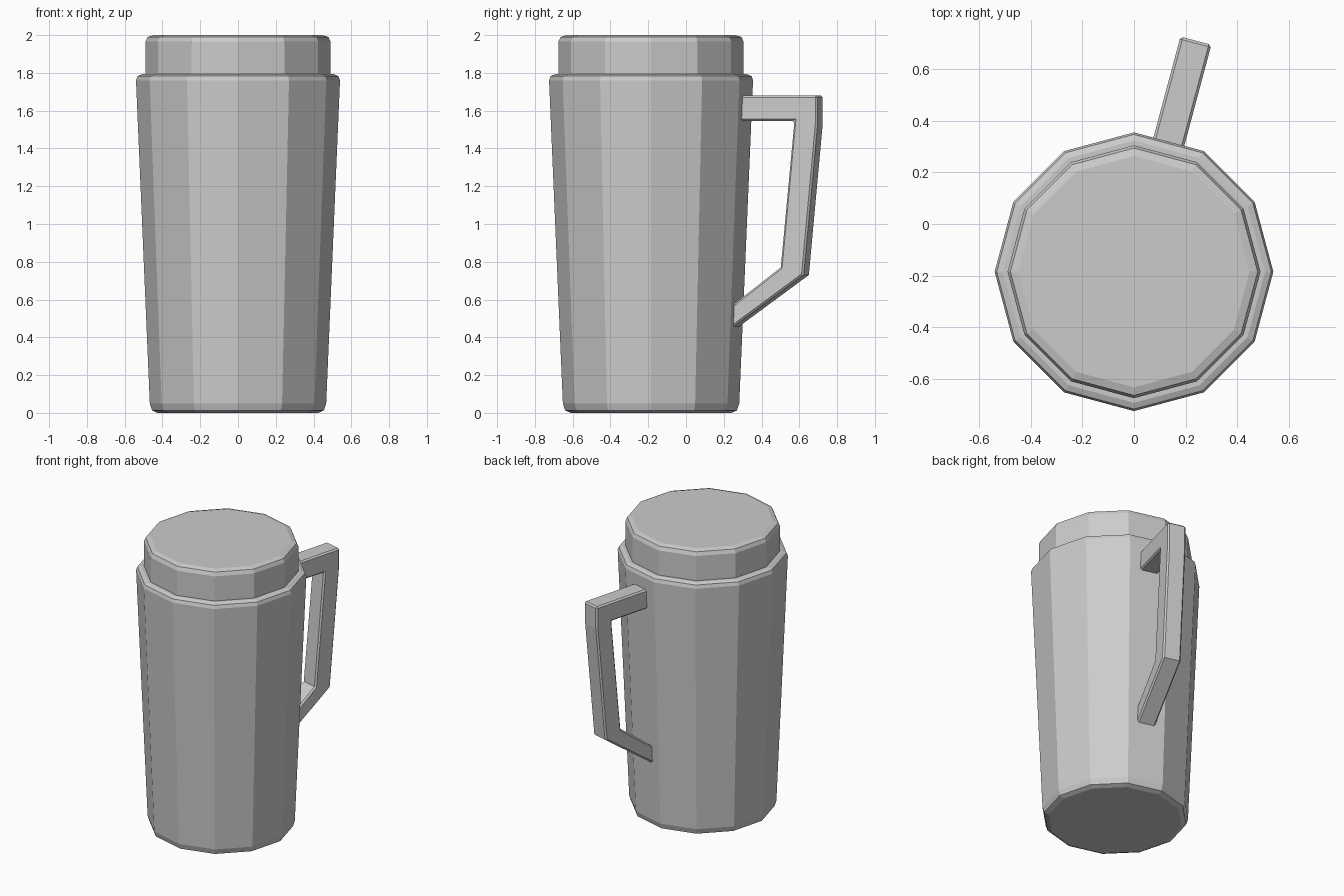
import bpy, bmesh, math
from mathutils import Vector

if "Cube" in bpy.data.objects:
    bpy.data.objects.remove(bpy.data.objects["Cube"])

SIDES = 12
AXIS_Y = -0.185          # the cup axis sits forward of the handle


def finish(name, bm):
    bmesh.ops.recalc_face_normals(bm, faces=bm.faces)
    me = bpy.data.meshes.new(name)
    bm.to_mesh(me)
    bm.free()
    ob = bpy.data.objects.new(name, me)
    bpy.context.collection.objects.link(ob)
    return ob


def lathe(name, profile):
    """Turn (radius, z) pairs into a closed faceted solid."""
    bm = bmesh.new()
    rings = []
    for r, z in profile:
        rings.append([bm.verts.new((r * math.cos(2 * math.pi * i / SIDES),
                                    AXIS_Y + r * math.sin(2 * math.pi * i / SIDES), z))
                      for i in range(SIDES)])
    for a, b in zip(rings, rings[1:]):
        for i in range(SIDES):
            j = (i + 1) % SIDES
            bm.faces.new((a[i], a[j], b[j], b[i]))
    bm.faces.new(rings[0])
    bm.faces.new(rings[-1])
    return finish(name, bm)


# Tapered cup with softened bottom and shoulder
lathe("cup_body", [(0.425, 0), (0.455, 0.013), (0.467, 0.05),
                   (0.54, 1.76), (0.532, 1.783), (0.508, 1.793)])

# Lid stepped in from the shoulder
lathe("lid", [(0.49, 1.77), (0.49, 1.965), (0.479, 1.99), (0.448, 2.0)])

# Handle: angular side outline, extruded across its width
outer = [(0.45, 1.68), (0.927, 1.68), (0.927, 1.53), (0.851, 0.73), (0.43, 0.43)]
inner = [(0.43, 0.547), (0.725, 0.77), (0.80, 1.545), (0.45, 1.545)]
angle = math.radians(75)
out = Vector((math.cos(angle), math.sin(angle), 0))
side = Vector((math.sin(angle), -math.cos(angle), 0))
bm = bmesh.new()
verts = [bm.verts.new(Vector((0, AXIS_Y, z)) + out * r - side * 0.062)
         for r, z in outer + inner]
face = bm.faces.new(verts)
ext = bmesh.ops.extrude_face_region(bm, geom=[face])
bmesh.ops.translate(bm, vec=side * 0.124,
                    verts=[g for g in ext["geom"] if isinstance(g, bmesh.types.BMVert)])
handle = finish("handle", bm)

# Thin chamfer on the handle's edges
bev = handle.modifiers.new("edge_chamfer", "BEVEL")
bev.width = 0.01
bev.segments = 1
bev.limit_method = 'ANGLE'
bev.angle_limit = math.radians(60)
